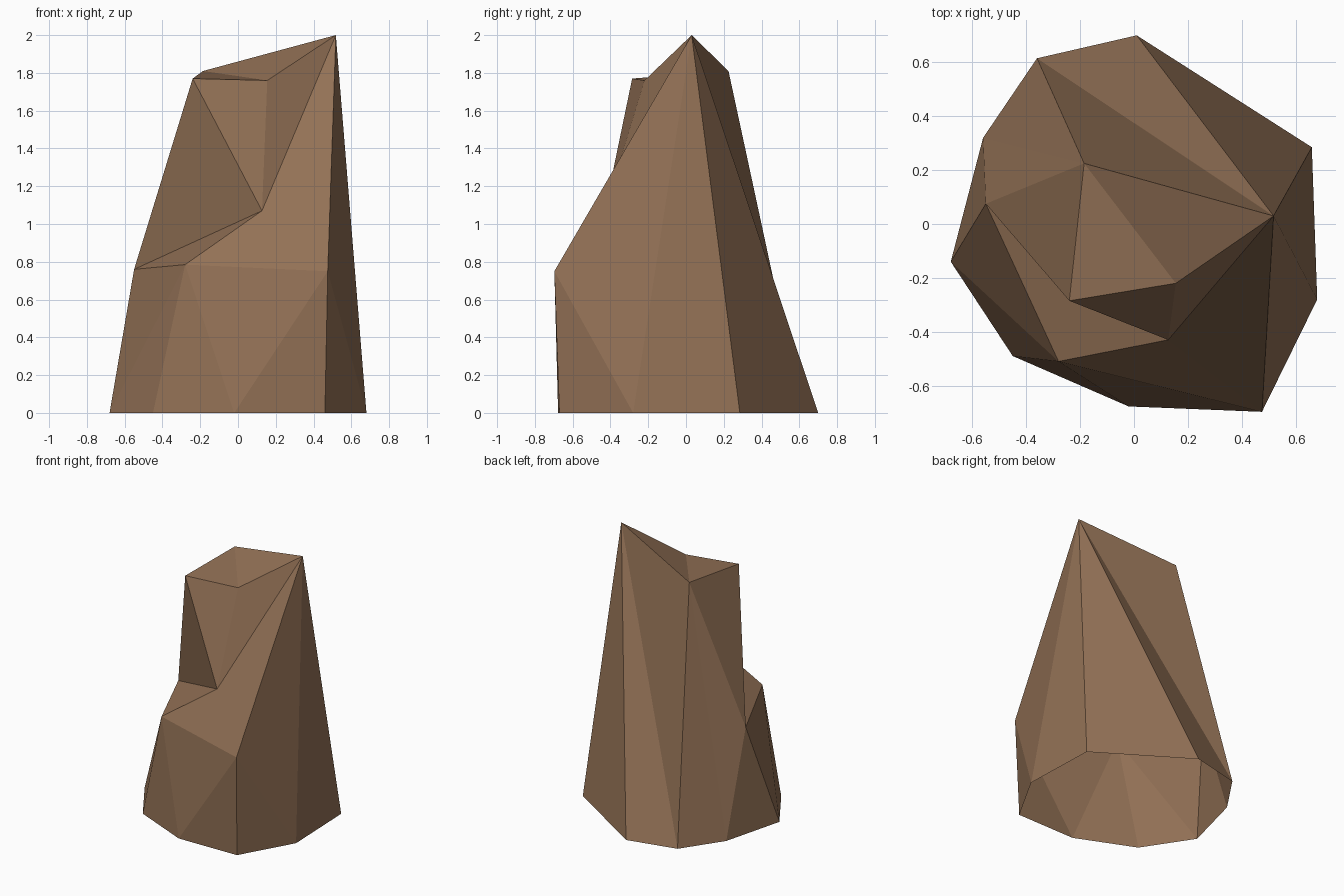
import bpy, bmesh

if "Cube" in bpy.data.objects:
    bpy.data.objects.remove(bpy.data.objects["Cube"])

# ground ring of the rock, named 0-8 (open underneath)
base = [(0.01, 0.70), (-0.36, 0.615), (-0.56, 0.32), (-0.68, -0.14), (-0.45, -0.49),
        (-0.02, -0.677), (0.46, -0.67), (0.68, -0.28), (0.66, 0.285)]
# upper corners: A peak, B-D crown, E notch, F-G ledge, H shoulder
upper = [(0.518, 0.03, 2.0), (-0.185, 0.225, 1.81), (-0.24, -0.285, 1.77), (0.155, -0.22, 1.76),
         (0.127, -0.43, 1.07), (-0.28, -0.51, 0.785), (-0.55, 0.075, 0.76), (0.475, -0.697, 0.75)]

bm = bmesh.new()
v = {str(i): bm.verts.new((x, y, 0)) for i, (x, y) in enumerate(base)}
v.update({n: bm.verts.new(p) for n, p in zip("ABCDEFGH", upper)})

# crown and notch, then front facets, then sides and back
facets = ("ABD BCD CDE DEA GCE GEF FEH EAH "
          "FH5 H65 F54 F43 GF3 "
          "H67 AH7 A78 A80 A01 AB1 B12 BG2 BGC G23")
for f in facets.split():
    bm.faces.new([v[c] for c in f])
bmesh.ops.recalc_face_normals(bm, faces=bm.faces)
bm.normal_update()
if sum(f.normal.dot(f.calc_center_median().xy.to_3d()) * f.calc_area() for f in bm.faces) < 0:
    bmesh.ops.reverse_faces(bm, faces=bm.faces)

mesh = bpy.data.meshes.new("rock")
bm.to_mesh(mesh)
bm.free()

stone = bpy.data.materials.new("brown stone")
stone.diffuse_color = (0.29, 0.165, 0.092, 1)
stone.use_nodes = True
stone.node_tree.nodes["Principled BSDF"].inputs["Base Color"].default_value = stone.diffuse_color
mesh.materials.append(stone)
bpy.context.collection.objects.link(bpy.data.objects.new("rock", mesh))
